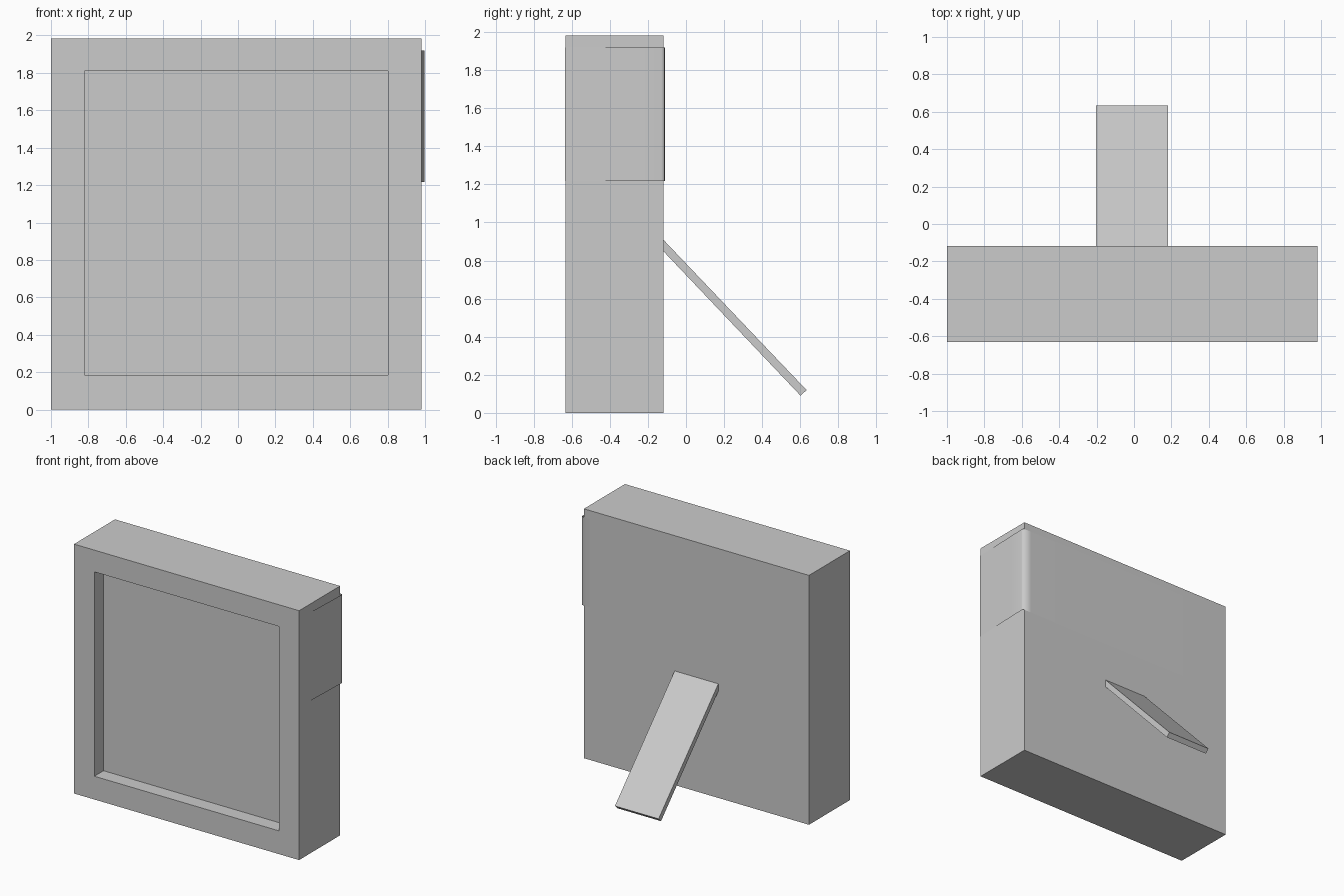
import bpy, bmesh, math

if "Cube" in bpy.data.objects:
    bpy.data.objects.remove(bpy.data.objects["Cube"])

CX = -0.01  # centre line of the frame


def finish(bm, name):
    mesh = bpy.data.meshes.new(name)
    bm.to_mesh(mesh)
    bm.free()
    ob = bpy.data.objects.new(name, mesh)
    bpy.context.collection.objects.link(ob)
    return ob


def box(x0, x1, y0, y1, z0, z1):
    bm = bmesh.new()
    bmesh.ops.create_cube(bm, size=1)
    for v in bm.verts:
        v.co.x = x1 if v.co.x > 0 else x0
        v.co.y = y1 if v.co.y > 0 else y0
        v.co.z = z1 if v.co.z > 0 else z0
    return bm


# Frame body with a square recess in the front
bm = box(CX - 0.99, CX + 0.99, -0.632, -0.117, 0, 1.983)
bm.normal_update()
front = next(f for f in bm.faces if f.normal.y < -0.9)
bmesh.ops.inset_region(bm, faces=[front], thickness=0.253)
for v in list(front.verts):
    v.co.z += 0.006
inner = bmesh.ops.extrude_discrete_faces(bm, faces=[front])["faces"]
bmesh.ops.translate(bm, verts=inner[0].verts, vec=(0, 0.115, 0))
finish(bm, "photo_frame")

# Prop stand, a thin board leaning out of the back
profile = [(-0.15, 0.942), (0.633, 0.12), (0.602, 0.09), (-0.15, 0.882)]
bm = bmesh.new()
face = bm.faces.new([bm.verts.new((CX - 0.192, y, z)) for y, z in profile])
side = bmesh.ops.extrude_face_region(bm, geom=[face])["geom"]
bmesh.ops.translate(bm, verts=[g for g in side if isinstance(g, bmesh.types.BMVert)],
                    vec=(0.384, 0, 0))
bmesh.ops.recalc_face_normals(bm, faces=bm.faces)
finish(bm, "back_stand")

# Thin sheet wrapped round the right side and across the back
path = [(0.981, -0.636), (0.988, -0.42), (0.994, -0.25), (0.998, -0.13),
        (0.995, -0.112), (0.92, -0.110), (-0.79, -0.110)]
bm = bmesh.new()
low = [bm.verts.new((x, y, 1.217)) for x, y in path]
high = [bm.verts.new((x, y, 1.92)) for x, y in path]
for i in range(len(path) - 1):
    f = bm.faces.new((low[i], low[i + 1], high[i + 1], high[i]))
    f.smooth = True
finish(bm, "wrap_sheet")
